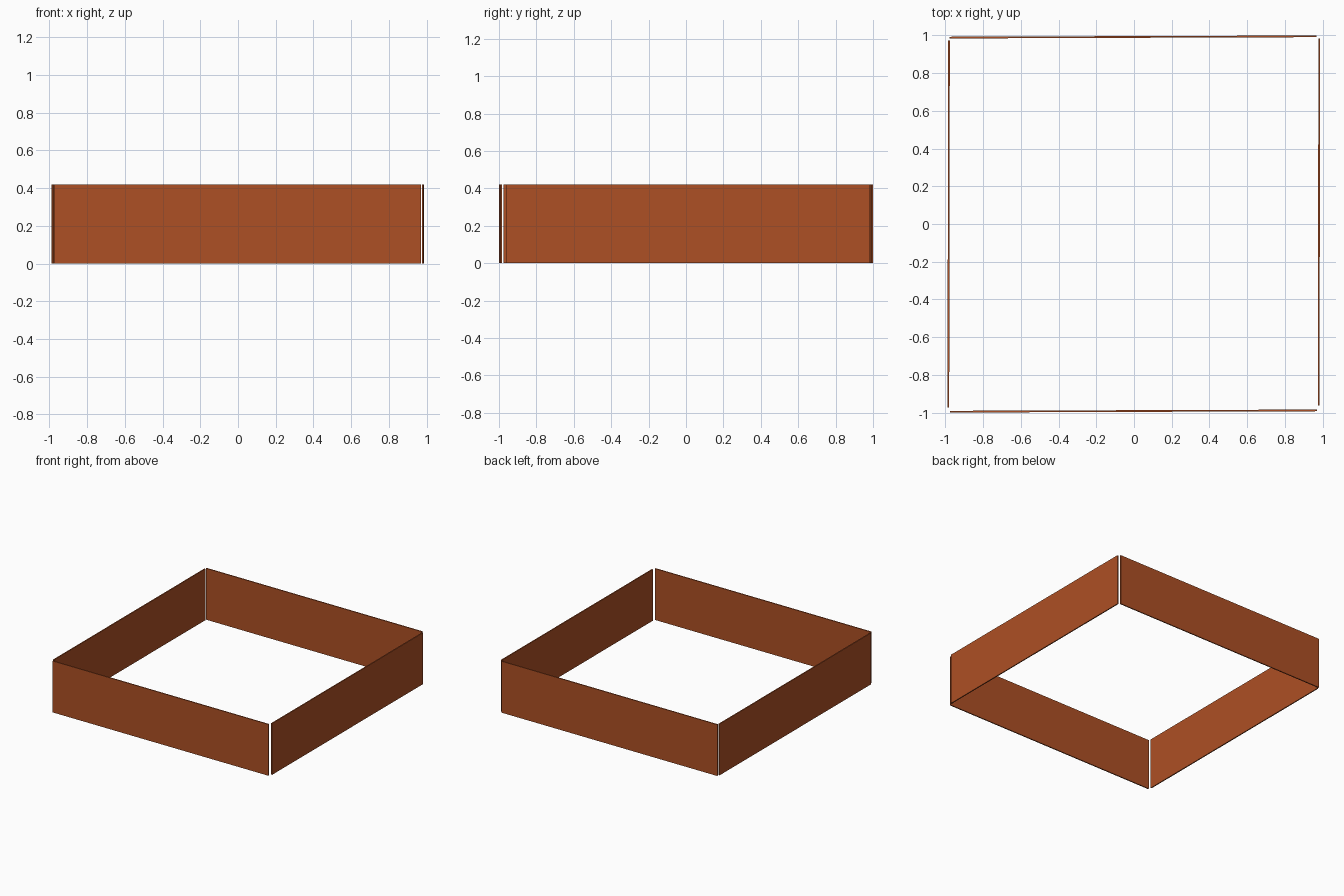
import bpy

if "Cube" in bpy.data.objects:
    bpy.data.objects.remove(bpy.data.objects["Cube"])

L, T, H = 1.947, 0.009, 0.42   # panel length, thickness, height
TILT = 0.0035                  # panels sit very slightly out of square

mat = bpy.data.materials.new("rust_brown")
mat.diffuse_color = (0.42, 0.08, 0.018, 1)
mat.use_nodes = True
mat.node_tree.nodes["Principled BSDF"].inputs["Base Color"].default_value = mat.diffuse_color


def panel(name, x, y, size, turn):
    """Upright thin board standing on the ground."""
    bpy.ops.mesh.primitive_cube_add(size=1, location=(x, y, H / 2), rotation=(0, 0, turn))
    ob = bpy.context.object
    ob.name = name
    ob.scale = (size[0], size[1], H)
    bpy.ops.object.transform_apply(location=False, rotation=False, scale=True)
    ob.data.materials.append(mat)


# Front and back boards
panel("front_panel", -0.003, -0.992, (L, T), TILT)
panel("back_panel", -0.005, 0.992, (L, T), TILT)

# Side boards, leaving small gaps at the corners
panel("left_panel", -0.983, -0.001, (T, L), -TILT / 2)
panel("right_panel", 0.981, 0.010, (T, L), -TILT / 2)
